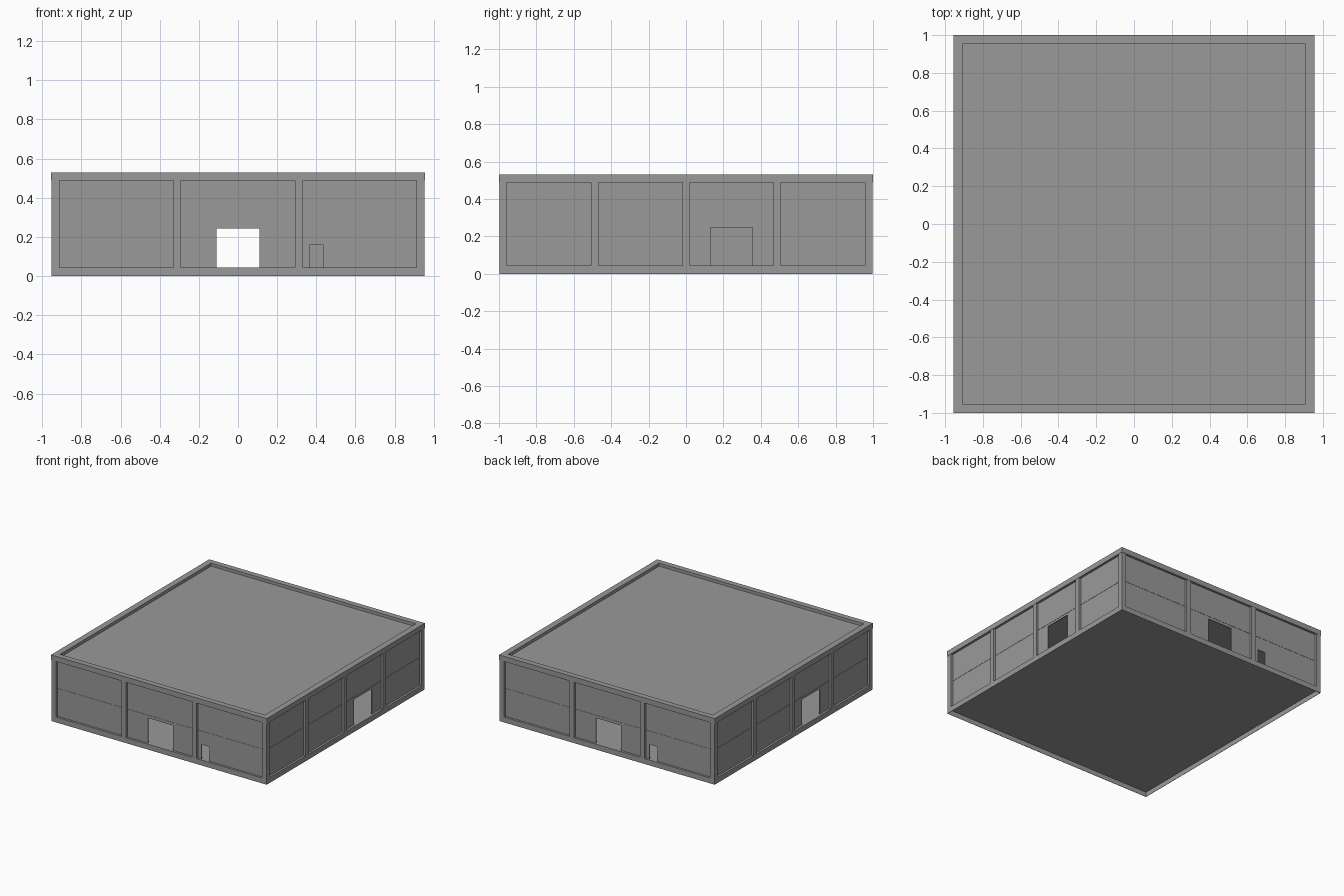
import bpy, bmesh
from mathutils import Matrix, Vector

if "Cube" in bpy.data.objects:
    bpy.data.objects.remove(bpy.data.objects["Cube"])

HX, HY, H = 0.955, 1.0, 0.53       # outer half sizes and height
LIP = 0.002                        # overhang of the top band
WX, WY = HX - LIP, HY - LIP        # wall faces
BASE, BAND, ROOF = 0.043, 0.488, 0.506
T = 0.045                          # frame depth
REC = 0.017                        # recess of the wall panels

grey = bpy.data.materials.new("dark_grey")
grey.diffuse_color = (0.32, 0.32, 0.32, 1)
grey.use_nodes = True
grey.node_tree.nodes["Principled BSDF"].inputs["Base Color"].default_value = grey.diffuse_color


def add_box(bm, lo, hi):
    lo, hi = Vector(lo), Vector(hi)
    m = Matrix.Translation((lo + hi) / 2) @ Matrix.Diagonal((*(hi - lo), 1))
    bmesh.ops.create_cube(bm, size=1, matrix=m)


def make(name, boxes, turn=False):
    """Object from boxes; turn adds the copy rotated half way round z."""
    bm = bmesh.new()
    for lo, hi in boxes:
        add_box(bm, lo, hi)
        if turn:
            add_box(bm, (-hi[0], -hi[1], lo[2]), (-lo[0], -lo[1], hi[2]))
    me = bpy.data.meshes.new(name)
    bm.to_mesh(me)
    bm.free()
    me.materials.append(grey)
    ob = bpy.data.objects.new(name, me)
    bpy.context.collection.objects.link(ob)
    return ob


def front(a, b, z0, z1, d0, d1):
    """Box on the front wall: span a..b, depth d0..d1 from the wall face."""
    return (a, -WY + d0, z0), (b, -WY + d1, z1)


def side(a, b, z0, z1, d0, d1):
    """Same for the right wall."""
    return (WX - d1, a, z0), (WX - d0, b, z1)


def panel(place, a, b, doors):
    """Thin recessed wall sheet split around its door openings."""
    out, x, d = [], a, (REC, REC + 0.006)
    for d0, d1, top in doors:
        out.append(place(x, d0, BASE, BAND, *d))
        out.append(place(d0, d1, top, BAND, *d))
        x = d1
    out.append(place(x, b, BASE, BAND, *d))
    return out


# floor sheet and the thin skirt below it, open underneath
make("floor", [((-WX, -WY, 0.039), (WX, WY, BASE))])
make("base_skirt", [front(-WX, WX, 0, 0.039, 0, 0.002),
                    side(-WY + 0.002, WY - 0.002, 0, 0.039, 0, 0.002)], turn=True)

# roof deck and the top band rising above it as a parapet
make("roof_deck", [((-HX + 0.049, -HY + T, BAND), (HX - 0.049, HY - T, ROOF))])
make("parapet_band", [((-HX, -HY, BAND), (HX, -HY + T, H)),
                      ((HX - 0.049, -HY + T, BAND), (HX, HY - T, H))], turn=True)

# corner posts and intermediate piers
make("corner_posts", [front(-WX, -WX + 0.041, BASE, BAND, 0, T - 0.003),
                      front(WX - 0.041, WX, BASE, BAND, 0, T - 0.003)], turn=True)
make("front_back_piers", [front(c - 0.02, c + 0.02, BASE, BAND, 0, 0.03)
                          for c in (-0.312, 0.312)], turn=True)
make("side_piers", [side(c - 0.019, c + 0.019, BASE, BAND, 0, 0.03)
                    for c in (-0.488, 0, 0.488)], turn=True)

# recessed wall panels with gateways and small doors
make("front_back_walls", panel(front, -WX + 0.041, WX - 0.041,
                               [(-0.11, 0.11, 0.243), (0.365, 0.433, 0.158)]), turn=True)
make("side_walls", panel(side, -WY + 0.042, WY - 0.042, [(0.13, 0.355, 0.247)]), turn=True)

# fine horizontal seam halfway up the panels
make("panel_seams", [front(-WX + 0.041, WX - 0.041, 0.264, 0.267, REC - 0.002, REC + 0.001),
                     side(-WY + 0.042, WY - 0.042, 0.264, 0.267, REC - 0.002, REC + 0.001)],
     turn=True)
